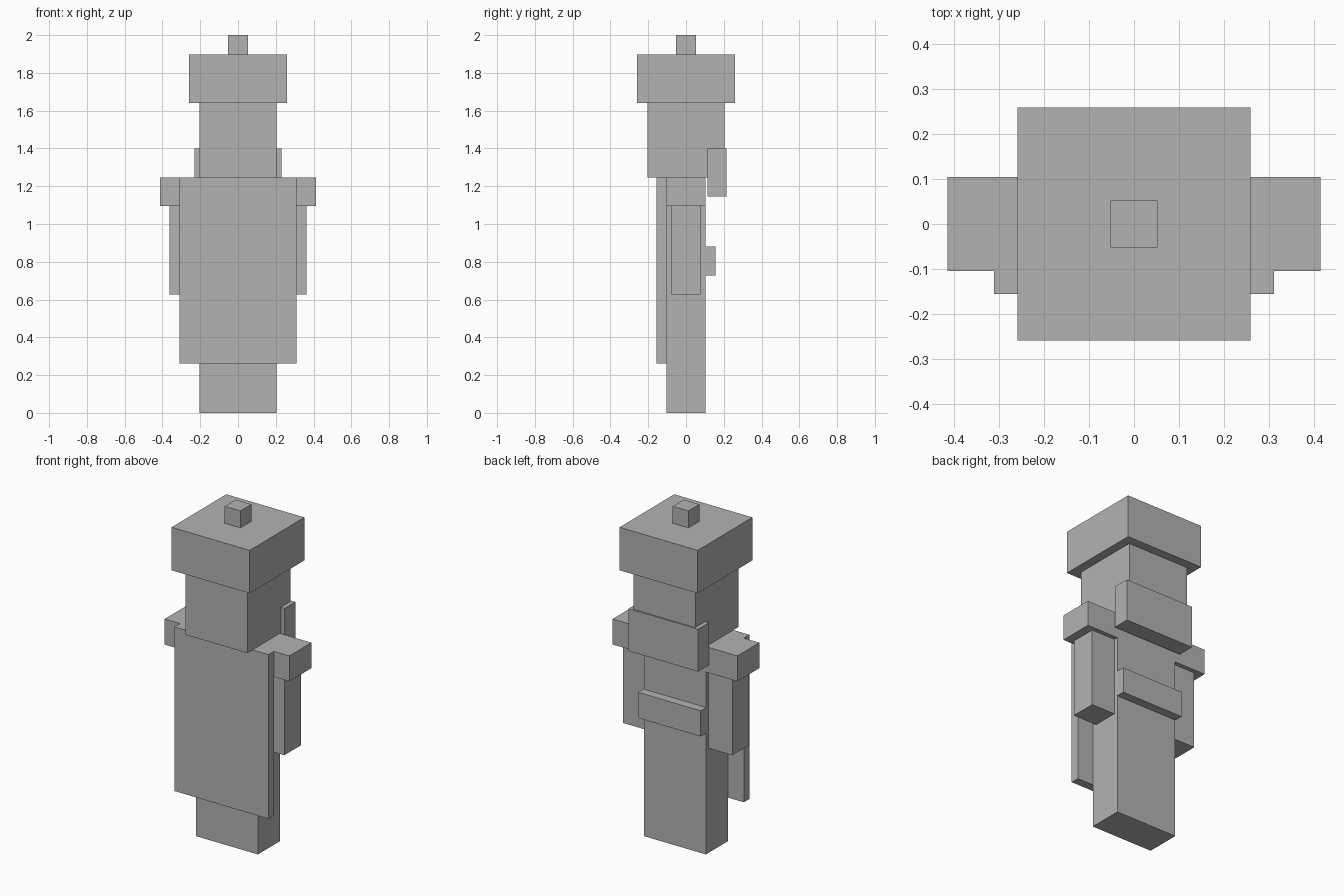
import bpy

cube = bpy.data.objects.get("Cube")
if cube:
    bpy.data.objects.remove(cube, do_unlink=True)

grey = bpy.data.materials.new("plain grey")
grey.use_nodes = True
colour = (0.45, 0.45, 0.45, 1.0)
grey.diffuse_color = colour
grey.node_tree.nodes["Principled BSDF"].inputs["Base Color"].default_value = colour


def box(name, x, y, z):
    """Flat-sided block spanning the given (min, max) ranges."""
    spans = (x, y, z)
    bpy.ops.mesh.primitive_cube_add(size=1, location=[(a + b) / 2 for a, b in spans])
    ob = bpy.context.object
    ob.name = ob.data.name = name
    ob.scale = [b - a for a, b in spans]
    bpy.ops.object.transform_apply(location=False, rotation=False, scale=True)
    ob.data.materials.append(grey)
    return ob


def centred(name, half_x, y, z):
    return box(name, (-half_x, half_x), y, z)


# Body and the wide panel on its front
centred("body", 0.205, (-0.104, 0.104), (0.0, 1.247))
centred("front_panel", 0.311, (-0.156, -0.104), (0.262, 1.247))

# Head, hat and the knob on top
centred("head", 0.205, (-0.205, 0.205), (1.247, 1.64))
centred("hat", 0.259, (-0.259, 0.259), (1.64, 1.898))
centred("hat_knob", 0.052, (-0.052, 0.052), (1.898, 2.0))

# Collar and belt on the back
centred("back_collar", 0.231, (0.113, 0.215), (1.146, 1.40))
centred("back_belt", 0.207, (0.104, 0.156), (0.728, 0.882))

# Shoulders and arms, one per side
for side, s in (("left", 1), ("right", -1)):
    box(side + "_shoulder", sorted((s * 0.205, s * 0.414)), (-0.104, 0.104), (1.094, 1.247))
    box(side + "_arm", sorted((s * 0.205, s * 0.362)), (-0.078, 0.078), (0.627, 1.094))
